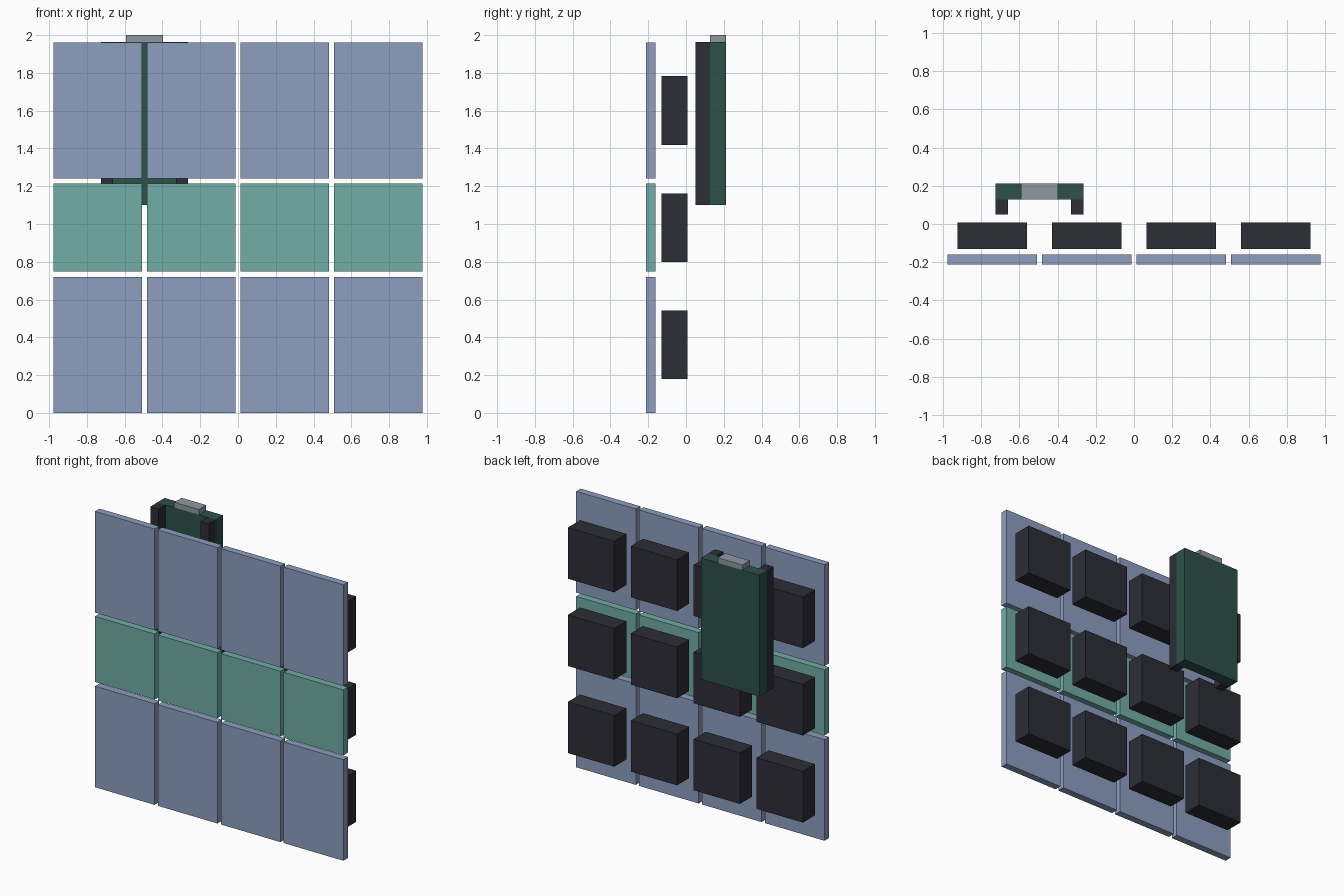
import bpy

cube = bpy.data.objects.get("Cube")
if cube:
    bpy.data.objects.remove(cube, do_unlink=True)


def material(name, rgb):
    m = bpy.data.materials.new(name)
    m.use_nodes = True
    m.diffuse_color = (*rgb, 1)
    bsdf = next(n for n in m.node_tree.nodes if n.type == 'BSDF_PRINCIPLED')
    bsdf.inputs["Base Color"].default_value = (*rgb, 1)
    return m


BLUE = material("slate blue", (0.266, 0.347, 0.527))
TEAL = material("sea green", (0.165, 0.423, 0.381))
DARK = material("charcoal", (0.026, 0.026, 0.037))
GREEN = material("dark green", (0.025, 0.084, 0.065))
GREY = material("metal grey", (0.279, 0.314, 0.342))


def box(name, x, y, z, mat):
    """Box from (low, high) ranges on each axis."""
    ranges = (x, y, z)
    bpy.ops.mesh.primitive_cube_add(size=1, location=[(a + b) / 2 for a, b in ranges])
    ob = bpy.context.object
    ob.name = name
    ob.scale = [b - a for a, b in ranges]
    bpy.ops.object.transform_apply(location=False, rotation=False, scale=True)
    ob.data.materials.append(mat)
    return ob


def around(centre, half):
    return (centre - half, centre + half)


# Wall of front panels, each with a block behind it
ROWS = [("lower", (0.0, 0.719), 0.361, BLUE),
        ("middle", (0.749, 1.215), 0.98, TEAL),
        ("upper", (1.242, 1.962), 1.601, BLUE)]
for row, panel_z, block_z, mat in ROWS:
    for col in range(4):
        x = (col - 1.5) * 0.495
        box(f"{row}_panel_{col + 1}", around(x, 0.2345), (-0.2115, -0.161), panel_z, mat)
        box(f"{row}_block_{col + 1}", around(x, 0.182), (-0.13, 0.007), around(block_z, 0.182), DARK)

# Rear board with two side rails and a top connector
BX = -0.495
BOARD_Z = (1.1, 1.963)
box("rear_board", around(BX, 0.23), (0.128, 0.2115), BOARD_Z, GREEN)
for name, s in (("right", -1), ("left", 1)):
    box(f"{name}_rail", around(BX + s * 0.198, 0.032), (0.051, 0.128), BOARD_Z, DARK)
box("top_connector", around(BX, 0.097), (0.128, 0.2115), (1.963, 2.0), GREY)
